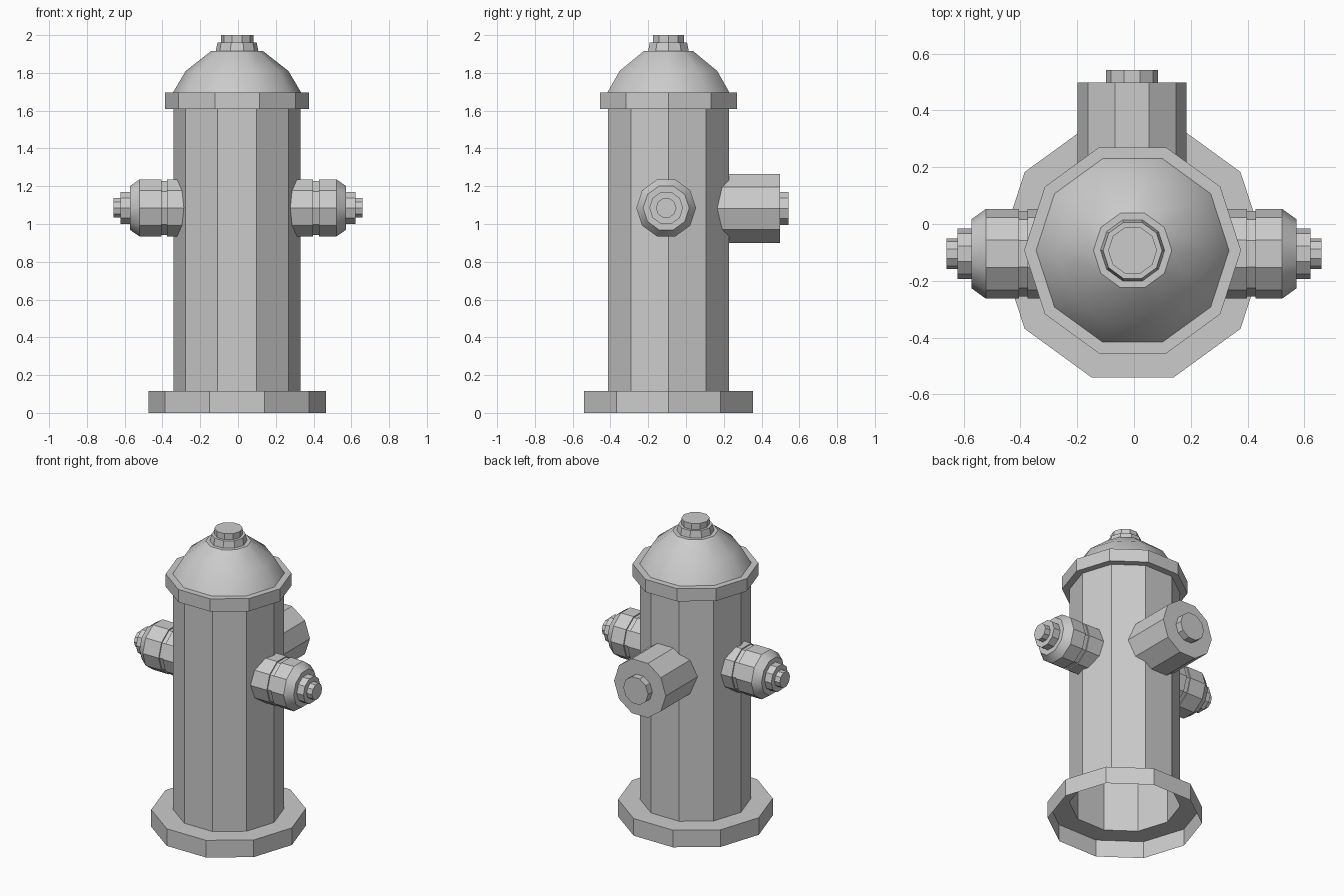
import bpy, bmesh, math

if "Cube" in bpy.data.objects:
    bpy.data.objects.remove(bpy.data.objects["Cube"])

SIDES = 10
CX, CY = -0.005, -0.093


def lathe(name, profile, place, cap_end=False):
    """Revolve (radius, height) points into a ten-sided shell, placed by a mapping."""
    bm = bmesh.new()
    rings = []
    for r, h in profile:
        ring = []
        for k in range(SIDES):
            a = 2 * math.pi * k / SIDES
            ring.append(bm.verts.new(place(r * math.cos(a), r * math.sin(a), h)))
        rings.append(ring)
    for lo, hi in zip(rings, rings[1:]):
        for k in range(SIDES):
            n = (k + 1) % SIDES
            bm.faces.new((lo[k], lo[n], hi[n], hi[k]))
    if cap_end:
        bm.faces.new(rings[-1])
    bmesh.ops.recalc_face_normals(bm, faces=bm.faces)
    mesh = bpy.data.meshes.new(name)
    bm.to_mesh(mesh)
    bm.free()
    obj = bpy.data.objects.new(name, mesh)
    bpy.context.collection.objects.link(obj)
    bpy.ops.object.select_all(action='DESELECT')
    obj.select_set(True)
    bpy.context.view_layer.objects.active = obj
    bpy.ops.object.shade_smooth_by_angle(angle=math.radians(34))
    return obj


def upright(u, v, h):
    return (CX + u, CY + v, h)


# Barrel with its hollow foot flange, open underneath
lathe("barrel", [(0.47, 0), (0.47, 0.115), (0.337, 0.115), (0.337, 1.61)], upright)

# Bonnet: flange, dome, and operating nut
lathe("bonnet", [(0.337, 1.61), (0.382, 1.61), (0.382, 1.695), (0.34, 1.695),
                 (0.272, 1.81), (0.138, 1.915), (0.113, 1.915), (0.104, 1.96),
                 (0.086, 1.96), (0.086, 2.0)], upright, cap_end=True)

# Side hose outlets with a shallow groove, rounded cap and stepped nut
for side, sign, groove in (("left", -1, 0.375), ("right", 1, 0.398)):
    lathe(side + "_outlet",
          [(0.158, 0.27), (0.158, groove), (0.150, groove), (0.150, groove + 0.03),
           (0.158, groove + 0.03), (0.158, 0.522), (0.122, 0.572), (0.089, 0.572),
           (0.089, 0.621), (0.054, 0.621), (0.054, 0.66)],
          lambda u, v, h, s=sign: (s * h, -0.105 + u, 1.085 + v), cap_end=True)

# Large back outlet with a flat cap and nut
lathe("back_outlet",
      [(0.192, 0.15), (0.192, 0.498), (0.092, 0.498), (0.092, 0.543)],
      lambda u, v, h: (-0.007 + u, h, 1.083 + v), cap_end=True)
